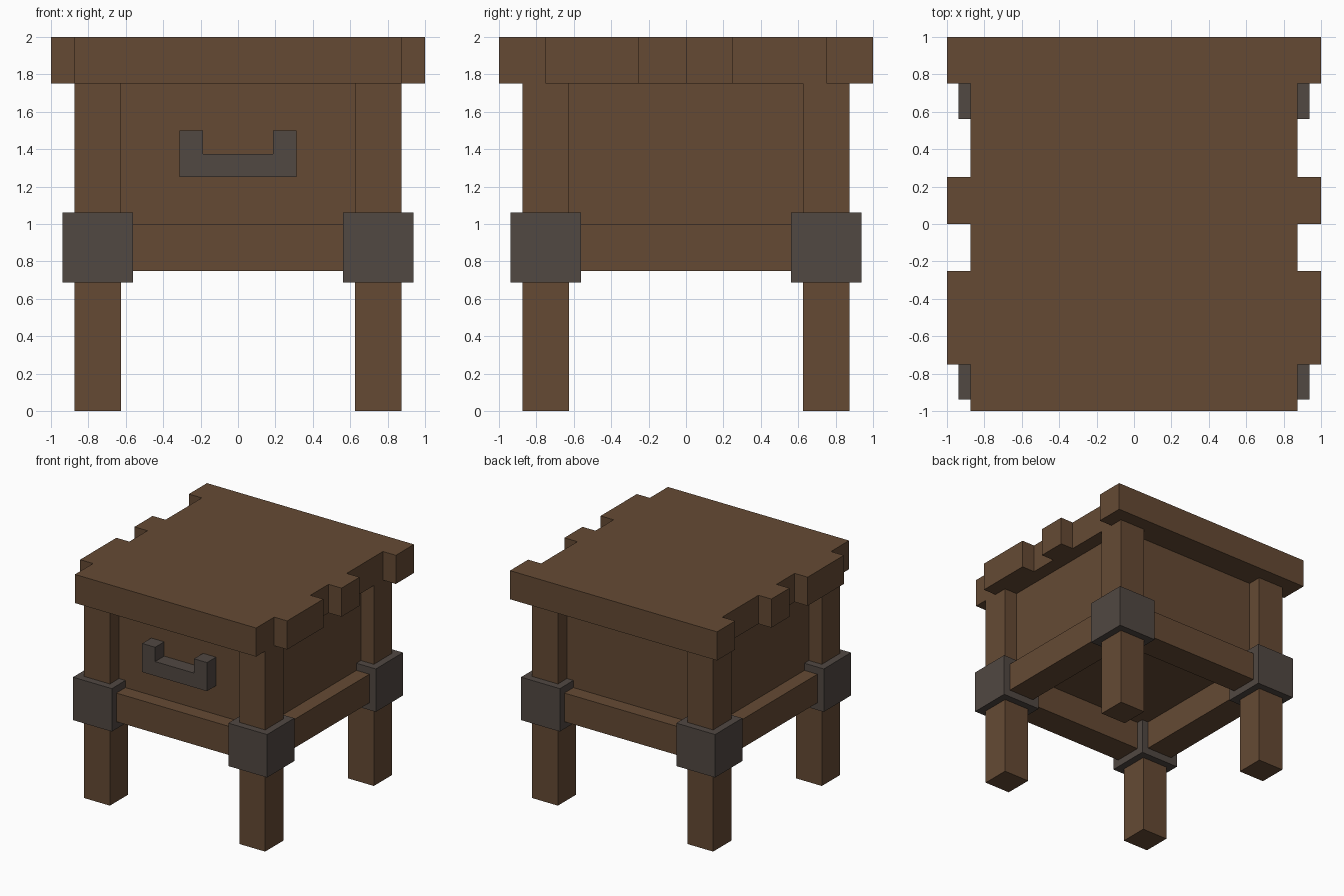
import bpy, bmesh

cube = bpy.data.objects.get("Cube")
if cube:
    bpy.data.objects.remove(cube, do_unlink=True)


def make_material(name, rgb):
    mat = bpy.data.materials.new(name)
    mat.use_nodes = True
    mat.diffuse_color = (*rgb, 1)
    bsdf = mat.node_tree.nodes["Principled BSDF"]
    bsdf.inputs["Base Color"].default_value = (*rgb, 1)
    bsdf.inputs["Roughness"].default_value = 0.8
    return mat


wood = make_material("brown wood", (0.130, 0.0685, 0.0343))
iron = make_material("dark iron", (0.0823, 0.0648, 0.0545))


def prism(name, outline, axis, start, end, mat):
    """Extrude a 2D outline along y (outline in x, z) or z (outline in x, y)."""
    place = {"y": lambda a, b: (a, start, b), "z": lambda a, b: (a, b, start)}[axis]
    shift = {"y": (0, end - start, 0), "z": (0, 0, end - start)}[axis]
    bm = bmesh.new()
    face = bm.faces.new([bm.verts.new(place(a, b)) for a, b in outline])
    new = bmesh.ops.extrude_face_region(bm, geom=[face])["geom"]
    bmesh.ops.translate(bm, vec=shift,
                        verts=[v for v in new if isinstance(v, bmesh.types.BMVert)])
    bmesh.ops.recalc_face_normals(bm, faces=bm.faces)
    mesh = bpy.data.meshes.new(name)
    bm.to_mesh(mesh)
    bm.free()
    mesh.materials.append(mat)
    obj = bpy.data.objects.new(name, mesh)
    bpy.context.collection.objects.link(obj)
    return obj


def box(name, x, y, z, mat):
    outline = [(x[0], y[0]), (x[1], y[0]), (x[1], y[1]), (x[0], y[1])]
    return prism(name, outline, "z", z[0], z[1], mat)


def span(sign, inner, outer):
    return sorted((sign * inner, sign * outer))


# Tabletop with uneven plank ends: (y start, y end, half width)
planks = [(-1, -0.75, 0.875), (-0.75, -0.25, 1), (-0.25, 0, 0.875),
          (0, 0.25, 1), (0.25, 0.75, 0.875), (0.75, 1, 1)]
right_edge = [p for y0, y1, w in planks for p in ((w, y0), (w, y1))]
left_edge = [(-x, y) for x, y in reversed(right_edge)]
prism("tabletop", right_edge + left_edge, "z", 1.75, 2, wood)

# Recessed drawer body
box("drawer_body", (-0.75, 0.75), (-0.75, 0.75), (1, 1.75), wood)

# Legs with iron corner brackets
for sy, front in ((-1, "front"), (1, "back")):
    for sx, side in ((-1, "right"), (1, "left")):
        box(f"{front}_{side}_leg", span(sx, 0.625, 0.875),
            span(sy, 0.625, 0.875), (0, 1.75), wood)
        box(f"{front}_{side}_bracket", span(sx, 0.5625, 0.9375),
            span(sy, 0.5625, 0.9375), (0.6875, 1.0625), iron)

# Lower rails between the legs
for s, front, side in ((-1, "front", "right"), (1, "back", "left")):
    box(f"{front}_rail", (-0.625, 0.625), span(s, 0.625, 0.875), (0.75, 1), wood)
    box(f"{side}_rail", span(s, 0.625, 0.875), (-0.625, 0.625), (0.75, 1), wood)

# U-shaped drawer handle
half = [(0.3125, 1.25), (0.3125, 1.5), (0.1875, 1.5), (0.1875, 1.375)]
prism("drawer_handle", half + [(-x, z) for x, z in reversed(half)],
      "y", -0.875, -0.75, iron)
